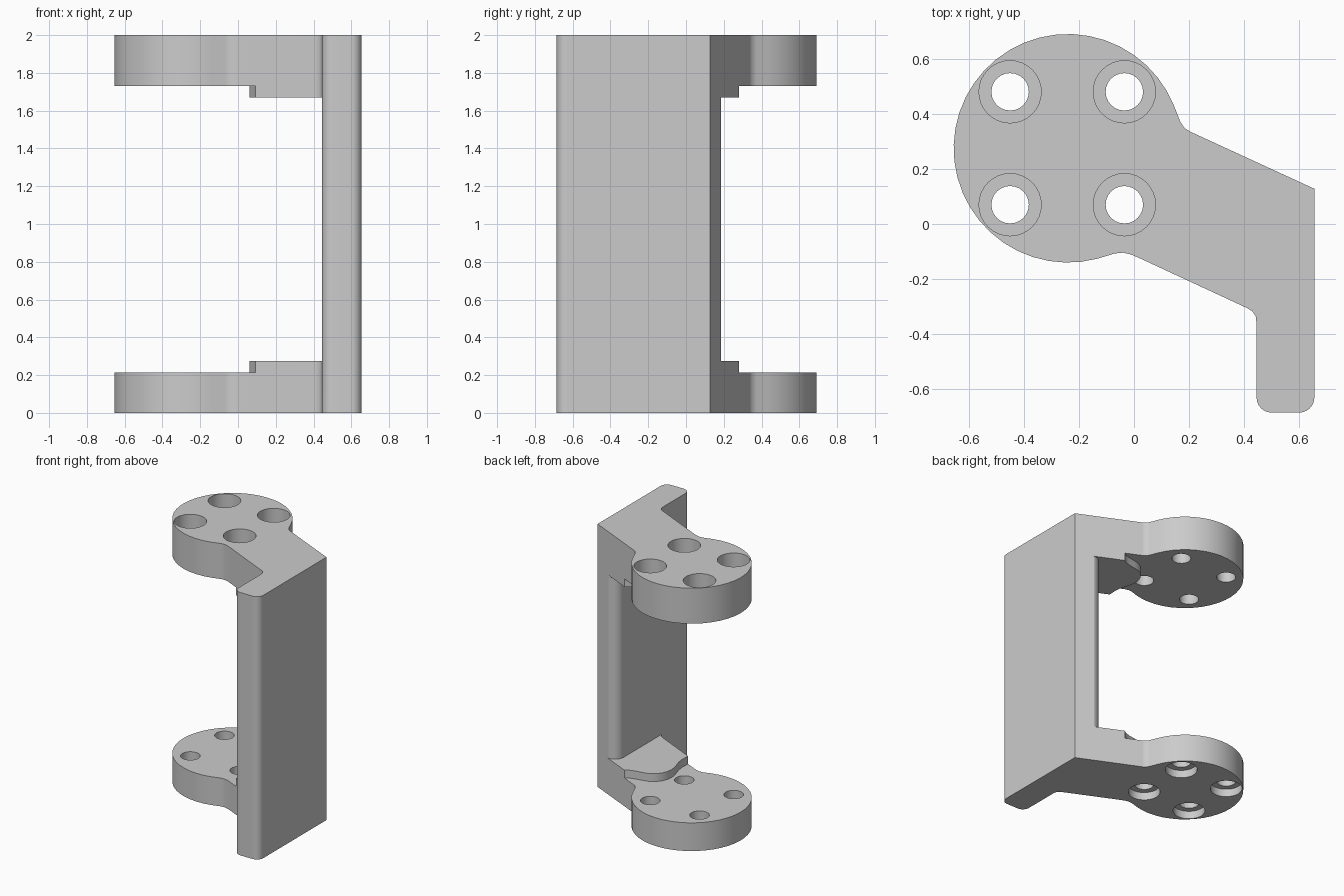
import bpy, bmesh, math

if "Cube" in bpy.data.objects:
    bpy.data.objects.remove(bpy.data.objects["Cube"])

grey = bpy.data.materials.new("light_grey")
grey.diffuse_color = (0.6, 0.6, 0.6, 1)
grey.use_nodes = True
grey.node_tree.nodes["Principled BSDF"].inputs["Base Color"].default_value = grey.diffuse_color


def arc(cx, cy, r, a0, a1, n):
    """Points on an arc, angles in degrees."""
    return [(cx + r * math.cos(math.radians(a0 + (a1 - a0) * i / n)),
             cy + r * math.sin(math.radians(a0 + (a1 - a0) * i / n))) for i in range(n + 1)]


def prism(name, outline, z0, z1):
    """Extrude a plan outline between two heights."""
    bm = bmesh.new()
    face = bm.faces.new([bm.verts.new((x, y, z0)) for x, y in outline])
    ext = bmesh.ops.extrude_face_region(bm, geom=[face])
    bmesh.ops.translate(bm, vec=(0, 0, z1 - z0),
                        verts=[g for g in ext["geom"] if isinstance(g, bmesh.types.BMVert)])
    bmesh.ops.recalc_face_normals(bm, faces=bm.faces[:])
    mesh = bpy.data.meshes.new(name)
    bm.to_mesh(mesh)
    bm.free()
    obj = bpy.data.objects.new(name, mesh)
    bpy.context.collection.objects.link(obj)
    return obj


# Full plan outline: round pad, slanted arm, straight wall
CX, CY, R = -0.24, 0.275, 0.415
outline = arc(CX, CY, R, 22, 285, 32)
outline += [(-0.07, -0.107), (-0.04, -0.104), (-0.01, -0.111), (0.02, -0.124)]
outline += [(0.41, -0.305), (0.43, -0.317), (0.442, -0.335), (0.445, -0.36)]
outline += arc(0.5, -0.63, 0.055, 180, 270, 6)
outline += arc(0.6, -0.63, 0.055, 270, 360, 6)
outline += [(0.655, 0.128), (0.205, 0.335), (0.184, 0.348), (0.168, 0.372)]
bracket = prism("bracket", outline, 0, 2)

# Opening between the pads, bounded by the wavy edge of the raised steps
wave = [(0.12, -0.4), (0.09, -0.2), (0.094, -0.13), (0.096, -0.09), (0.089, -0.04),
        (0.074, 0.01), (0.063, 0.05), (0.06, 0.09), (0.065, 0.13), (0.082, 0.17),
        (0.11, 0.205), (0.15, 0.23), (0.2, 0.242), (0.25, 0.25), (0.29, 0.262),
        (0.32, 0.28), (0.36, 0.32), (0.4, 0.9)]
cutters = [prism("pad_gap", wave + [(-0.9, 0.9), (-0.9, -0.4)], 0.215, 1.73)]

# Taller opening that leaves the wall, with a rounded inner corner
inner = [(0.43, -0.45), (0.4455, -0.34)] + arc(0.52, 0.112, 0.0745, 180, 90, 8)
inner += [(0.75, 0.187), (0.75, 0.9), (-0.9, 0.9), (-0.9, -0.45)]
cutters.append(prism("wall_gap", inner, 0.275, 1.67))

# Four screw holes, counterbored from the outside of both pads
for x in (-0.45, -0.035):
    for y in (0.07, 0.48):
        cutters.append(prism("hole", arc(x, y, 0.068, 0, 345, 23), -0.1, 2.1))
        cutters.append(prism("low_bore", arc(x, y, 0.113, 0, 348.75, 31), -0.1, 0.06))
        cutters.append(prism("top_bore", arc(x, y, 0.113, 0, 348.75, 31), 1.885, 2.1))

bpy.context.view_layer.objects.active = bracket
bracket.select_set(True)
for cutter in cutters:
    mod = bracket.modifiers.new("cut", 'BOOLEAN')
    mod.operation, mod.solver, mod.object = 'DIFFERENCE', 'EXACT', cutter
    bpy.ops.object.modifier_apply(modifier=mod.name)
    bpy.data.objects.remove(cutter)

# Finish: one colour, smooth curves with crisp edges
bracket.data.materials.clear()
bracket.data.materials.append(grey)
bpy.ops.object.shade_smooth_by_angle(angle=math.radians(30))
weighted = bracket.modifiers.new("weighted_normals", 'WEIGHTED_NORMAL')
weighted.keep_sharp = True
